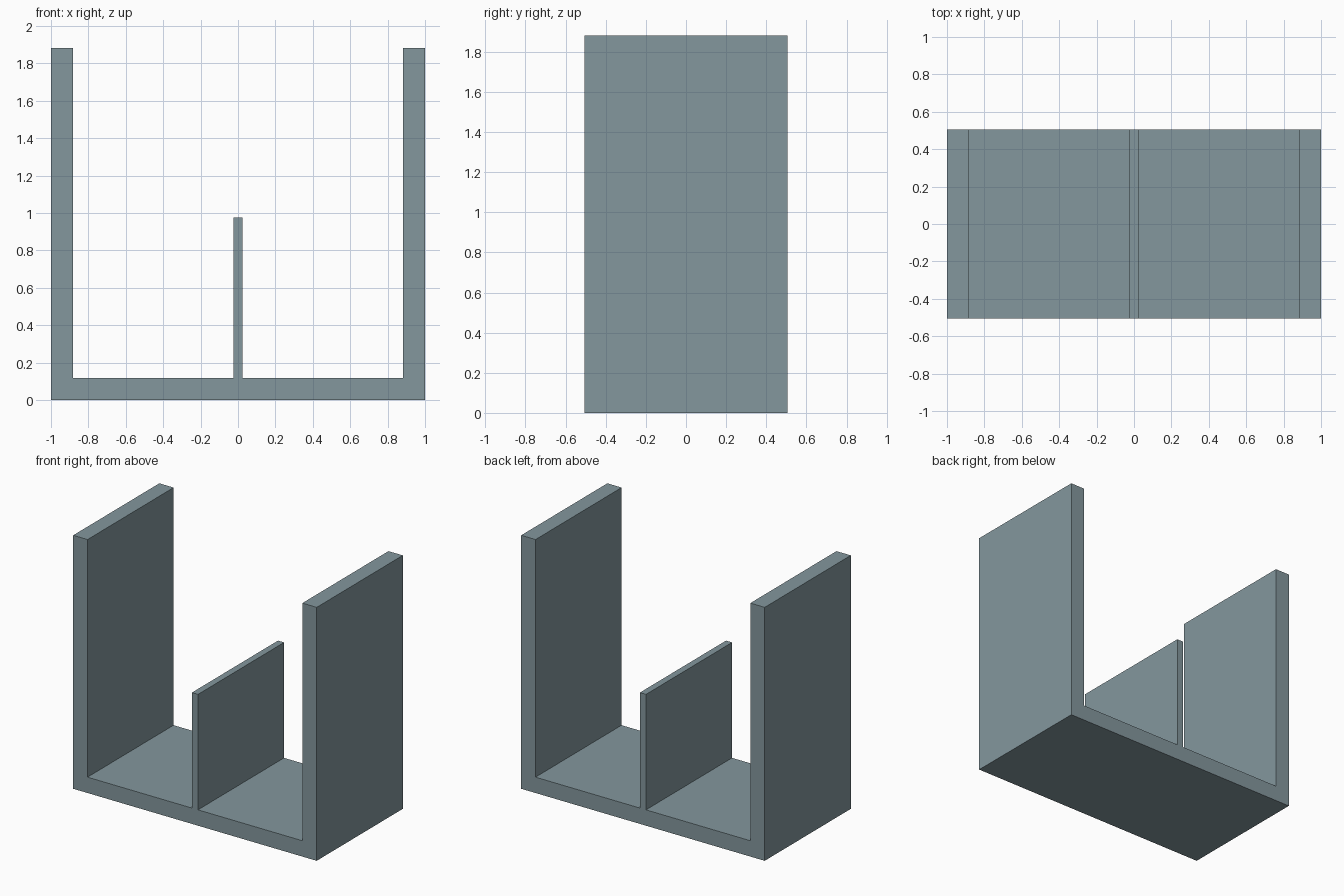
import bpy
import bmesh

if "Cube" in bpy.data.objects:
    bpy.data.objects.remove(bpy.data.objects["Cube"])

HALF_W, HALF_D = 1.0, 0.505
WALL, HEIGHT = 0.1176, 1.882
DIV_HALF, DIV_TOP = 0.025, 0.975

# Right half of the front outline: floor, side wall, centre divider
half = [(HALF_W, 0), (HALF_W, HEIGHT), (HALF_W - WALL, HEIGHT),
        (HALF_W - WALL, WALL), (DIV_HALF, WALL), (DIV_HALF, DIV_TOP)]
outline = half + [(-x, z) for x, z in reversed(half)]

# Extrude the outline from front to back
bm = bmesh.new()
face = bm.faces.new([bm.verts.new((x, -HALF_D, z)) for x, z in outline])
extruded = bmesh.ops.extrude_face_region(bm, geom=[face], use_keep_orig=True)
verts = [v for v in extruded["geom"] if isinstance(v, bmesh.types.BMVert)]
bmesh.ops.translate(bm, verts=verts, vec=(0, 2 * HALF_D, 0))
bmesh.ops.recalc_face_normals(bm, faces=bm.faces)

mesh = bpy.data.meshes.new("divided_holder")
bm.to_mesh(mesh)
bm.free()

# Blue-grey finish
finish = bpy.data.materials.new("blue_grey")
finish.diffuse_color = (0.23, 0.31, 0.34, 1)
finish.use_nodes = True
finish.node_tree.nodes["Principled BSDF"].inputs["Base Color"].default_value = finish.diffuse_color
mesh.materials.append(finish)
bpy.context.collection.objects.link(bpy.data.objects.new("divided_holder", mesh))
